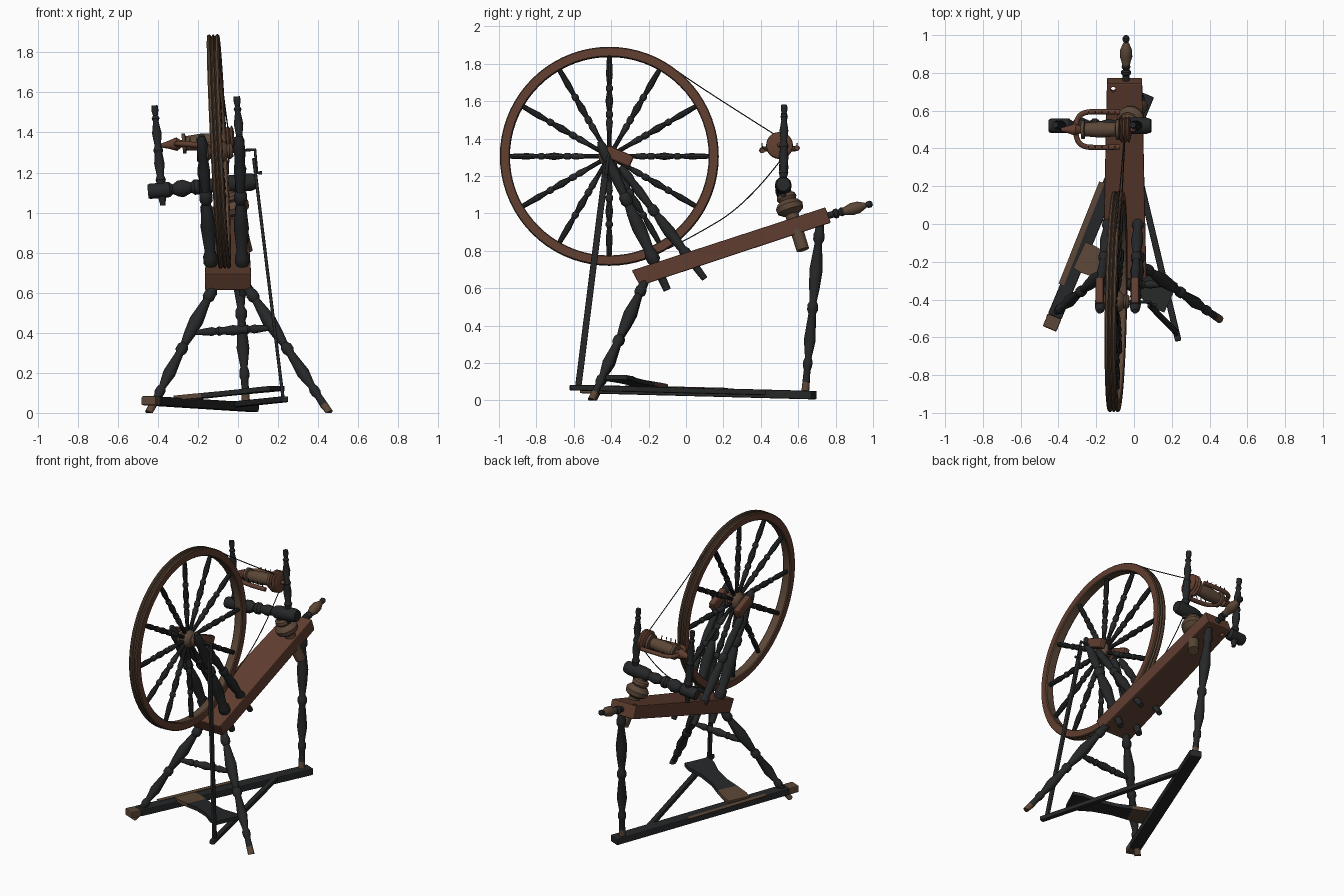
import bpy, bmesh, math
from mathutils import Vector as V

if "Cube" in bpy.data.objects:
    bpy.data.objects.remove(bpy.data.objects["Cube"])

# ---------- colours ----------
def material(name, col):
    m = bpy.data.materials.new(name)
    m.diffuse_color = (*col, 1)
    m.use_nodes = True
    m.node_tree.nodes["Principled BSDF"].inputs["Base Color"].default_value = m.diffuse_color
    return m

MATS = {
    "black": material("black wood", (.019, .020, .021)),
    "red": material("red brown wood", (.118, .048, .029)),
    "grey": material("worn brown wood", (.105, .062, .038)),
    "cord": material("dark cord", (.03, .03, .03)),
}

# ---------- helpers ----------
def finish(name, bm, mats, angle=35, bevel=0):
    bmesh.ops.recalc_face_normals(bm, faces=bm.faces)
    me = bpy.data.meshes.new(name)
    bm.to_mesh(me)
    bm.free()
    ob = bpy.data.objects.new(name, me)
    bpy.context.collection.objects.link(ob)
    for m in mats:
        me.materials.append(MATS[m])
    if bevel:
        b = ob.modifiers.new("bevel", 'BEVEL')
        b.width, b.segments = bevel, 2
    else:
        bpy.ops.object.select_all(action='DESELECT')
        ob.select_set(True)
        bpy.context.view_layer.objects.active = ob
        bpy.ops.object.shade_smooth_by_angle(angle=math.radians(angle))
    return ob

def turned(name, p0, p1, prof, colour="black", seg=16, ring=False, scale=1):
    """Lathe a (fraction, radius) profile along p0-p1; colour is a name or bands [(limit, name)]."""
    p0, p1 = V(p0), V(p1)
    q = (p1 - p0).to_track_quat('Z', 'Y')
    length = (p1 - p0).length
    bands = [(9, colour)] if isinstance(colour, str) else colour
    names = list(dict.fromkeys(b[1] for b in bands))
    bm = bmesh.new()
    rows = []
    for t, r in prof:
        row = []
        for i in range(seg):
            a = math.tau * i / seg
            co = p0 + q @ V((r * scale * math.cos(a), r * scale * math.sin(a), t * length))
            co.z = max(co.z, 0)
            row.append(bm.verts.new(co))
        rows.append(row)
    n = len(rows)
    for k in range(n if ring else n - 1):
        a, b = rows[k], rows[(k + 1) % n]
        mid = (prof[k][0] + prof[(k + 1) % n][0]) / 2
        idx = next((names.index(c) for lim, c in bands if mid <= lim), len(names) - 1)
        for i in range(seg):
            j = (i + 1) % seg
            bm.faces.new((a[i], a[j], b[j], b[i])).material_index = idx
    if not ring:
        bm.faces.new(rows[0]).material_index = names.index(bands[0][1])
        bm.faces.new(rows[-1]).material_index = names.index(bands[-1][1])
    return finish(name, bm, names)

def plank(name, p0, p1, w, h, colour="black", bevel=.006, up=(0, 0, 1)):
    p0, p1 = V(p0), V(p1)
    d = (p1 - p0).normalized()
    s = d.cross(V(up)).normalized()
    u = s.cross(d)
    bm = bmesh.new()
    ends = [[bm.verts.new(p + s * a * w / 2 + u * b * h / 2)
             for a, b in ((-1, -1), (1, -1), (1, 1), (-1, 1))] for p in (p0, p1)]
    for i in range(4):
        j = (i + 1) % 4
        bm.faces.new((ends[0][i], ends[0][j], ends[1][j], ends[1][i]))
    for e in ends:
        bm.faces.new(e)
    return finish(name, bm, [colour], bevel=bevel)

def prism(name, outline, offset, mats, bevel=0, rule=None):
    """Extrude a 3D outline by an offset vector."""
    bm = bmesh.new()
    f = bm.faces.new([bm.verts.new(p) for p in outline])
    r = bmesh.ops.extrude_face_region(bm, geom=[f])
    bmesh.ops.translate(bm, vec=offset, verts=[v for v in r["geom"] if isinstance(v, bmesh.types.BMVert)])
    if rule:
        rule(bm)
    return finish(name, bm, mats, bevel=bevel)

def tube(name, pts, radius, colour, smooth=True):
    cu = bpy.data.curves.new(name, 'CURVE')
    cu.dimensions, cu.bevel_depth, cu.bevel_resolution, cu.use_fill_caps = '3D', radius, 2, True
    sp = cu.splines.new('NURBS' if smooth else 'POLY')
    sp.points.add(len(pts) - 1)
    for p, co in zip(sp.points, pts):
        p.co = (*co, 1)
    if smooth:
        sp.use_endpoint_u, sp.order_u = True, 3
    cu.materials.append(MATS[colour])
    ob = bpy.data.objects.new(name, cu)
    bpy.context.collection.objects.link(ob)
    bpy.ops.object.select_all(action='DESELECT')
    ob.select_set(True)
    bpy.context.view_layer.objects.active = ob
    bpy.ops.object.convert(target='MESH')

# ---------- drive wheel: rim, spokes, hub ----------
C = V((-.095, -.41, 1.305))
N = V((1, -.02, .05)).normalized()
U = V((0, 0, 1)) - N * N.z
U.normalize()
S = N.cross(U)
turned("wheel_rim", C - N * .03, C + N * .03,
       [(0, .537), (0, .58), (.1, .585), (.25, .585), (.35, .574), (.45, .585), (.55, .585),
        (.65, .574), (.75, .585), (.9, .585), (1, .58), (1, .537), (.9, .532), (.1, .532)],
       [(.03, "red"), (.97, "grey"), (9, "red")], seg=72, ring=True)
SPOKE = [(0, .012), (.2, .013), (.3, .019), (.34, .013), (.36, .019), (.4, .019), (.42, .013),
         (.52, .021), (.62, .013), (.64, .019), (.67, .019), (.69, .012), (.8, .018), (1, .013)]
for i in range(12):
    a = math.tau * i / 12
    d = U * math.cos(a) + S * math.sin(a)
    turned(f"spoke_{i+1}", C + d * .03, C + d * .54, SPOKE, seg=10)
turned("wheel_hub", C - N * .07, C + N * .07,
       [(0, .03), (.12, .042), (.2, .034), (.3, .05), (.4, .058), (.6, .058), (.7, .05), (.8, .034), (.88, .042), (1, .03)],
       "grey", 24)
A = C + N * .18
tube("axle_crank", [C - N * .11, A, A + V((.01, -.015, -.115)), A + V((.035, -.015, -.115))], .009, "black", False)

# ---------- sloping bench with a peg hole ----------
def taper(bm):
    for v in bm.verts:
        k = max(0, min(1, (v.co.y + .29) / 1.06))
        v.co.x = -.05 + (v.co.x + .05) * (1 - .2 * k)

bench = prism("bench", [(-.166, -.29, .695), (-.166, -.246, .612), (-.166, .775, .95), (-.166, .745, 1.032)],
              (.232, 0, 0), ["red"], .006, taper)
cut = turned("hole_cutter", (-.11, .69, 1.2), (-.11, .74, .8), [(0, .014), (1, .014)], "red", 12)
cut.hide_render = True
cut.hide_viewport = True
bo = bench.modifiers.new("hole", 'BOOLEAN')
bo.operation, bo.object = 'DIFFERENCE', cut

# handle at the raised end
turned("bench_handle", (-.042, .75, .985), (-.042, .997, 1.053),
       [(0, .018), (.15, .018), (.18, .026), (.24, .026), (.27, .016), (.33, .024), (.38, .02), (.55, .033),
        (.7, .031), (.82, .018), (.86, .012), (.9, .018), (.96, .018), (1, .01)],
       [(.36, "black"), (.84, "grey"), (9, "black")])

# ---------- legs and stretcher ----------
LEG = [(0, .022), (.08, .024), (.1, .03), (.13, .03), (.15, .02), (.3, .036), (.4, .029), (.48, .019), (.5, .029),
       (.53, .029), (.55, .02), (.7, .032), (.8, .018), (.82, .025), (.85, .025), (.87, .018), (.94, .02), (1, .021)]
FOOT = [(.93, "black"), (9, "grey")]
turned("left_front_leg", (-.105, -.21, .66), (-.445, -.495, .0), LEG, FOOT)
turned("right_front_leg", (.025, -.21, .66), (.455, -.505, .0), LEG, FOOT)
turned("rear_leg", (-.01, .72, .98), (.04, .637, .04), LEG, FOOT)
turned("leg_stretcher", (-.235, -.32, .40), (.185, -.32, .425),
       [(0, .012), (.1, .014), (.25, .022), (.3, .016), (.33, .024), (.38, .018), (.5, .026), (.62, .018),
        (.67, .024), (.7, .016), (.75, .022), (.9, .014), (1, .012)])

# ---------- base board and treadle ----------
plank("base_board", (-.42, -.49, .059), (.07, .685, .028), .078, .045)
plank("base_board_worn_end", (-.447, -.555, .061), (-.42, -.49, .059), .078, .045, "grey")
plank("base_board_worn_strip", (-.385, -.32, .0785), (-.17, .22, .065), .03, .004, "grey", 0)
plank("treadle_bar", (.235, -.62, .068), (-.02, .45, .042), .034, .03)

def pedal_rule(bm):
    for f in bm.faces:
        c = f.calc_center_median()
        f.material_index = 1 if c.x < -.13 else 0
PD, PS = V((.45, -.21, .045)), V((.42, .9, 0)).normalized()
P0 = V((-.29, -.165, .062))
for part, spans, mat in (("treadle_worn_part", ((0, .075), (.1, .08), (.3, .07)), "grey"),
                         ("treadle_board", ((.3, .07), (.5, .055), (.75, .062), (.95, .09), (1.08, .085)), "black")):
    line = [P0 + PD * t + PS * w for t, w in spans] + [P0 + PD * t - PS * w for t, w in reversed(spans)]
    prism(part, line, (0, 0, .024), [mat])
plank("footman", (.226, -.577, .065), (.078, -.425, 1.27), .016, .034, "black", .004, (0, 1, 0))

# ---------- wheel uprights, braces and bearing blocks ----------
POST = [(0, .02), (.12, .024), (.18, .026), (.2, .036), (.24, .036), (.27, .026), (.42, .038), (.52, .03), (.57, .022),
        (.59, .033), (.63, .033), (.65, .022), (.78, .03), (.86, .024), (.9, .03), (.96, .026), (1, .014)]
for side, xb, xt in (("left", -.125, -.182), ("right", .025, .005)):
    turned(f"{side}_upright", (xb, -.10, .59), (xt, -.462, 1.385), POST)
    turned(f"{side}_brace", (xb, .10, .65), (xt, -.35, 1.25), POST, scale=.85)
    plank(f"{side}_bearing", (xt, -.43, 1.335), (xt, -.29, 1.275), .045, .065, "red", .012)

# ---------- tension post, crossbar and maidens ----------
turned("tension_post", (-.045, .52, 1.14), (.04, .625, .805),
       [(0, .03), (.1, .035), (.13, .05), (.18, .054), (.22, .045), (.25, .06), (.3, .074), (.38, .07), (.42, .05),
        (.44, .036), (1, .034)], "grey", 20)
turned("crossbar", (-.45, .52, 1.105), (.09, .52, 1.155),
       [(0, .034), (.02, .038), (.2, .038), (.23, .024), (.28, .04), (.33, .043), (.4, .026), (.43, .038), (.47, .038),
        (.5, .024), (.58, .036), (.66, .028), (.7, .04), (.76, .044), (.95, .044), (1, .036)], seg=20)
MAIDEN = [(0, .012), (.06, .018), (.1, .024), (.22, .02), (.26, .026), (.3, .018), (.42, .026), (.52, .02), (.55, .025),
          (.6, .016), (.72, .024), (.84, .014), (.87, .02), (.9, .012), (.95, .018), (1, .016)]
turned("left_maiden", (-.375, .52, 1.035), (-.417, .525, 1.535), MAIDEN)
turned("right_maiden", (.025, .52, 1.09), (-.006, .525, 1.58), MAIDEN)

# ---------- flyer, bobbin and whorl ----------
F0, F1 = V((-.385, .5, 1.335)), V((.01, .5, 1.368))
turned("flyer_spindle", F0, F1, [(0, .01), (.08, .018), (.2, .034), (.25, .02), (.3, .015), (1, .012)], "red")
turned("bobbin", F0.lerp(F1, .27), F0.lerp(F1, .78),
       [(0, .05), (.08, .05), (.1, .036), (.5, .043), (.9, .036), (.92, .055), (1, .055)], "grey", 20)
turned("whorl", F0.lerp(F1, .79), F0.lerp(F1, .93),
       [(0, .06), (.15, .072), (.3, .058), (.5, .072), (.65, .058), (.85, .07), (1, .05)], "red", 24)
tube("flyer_arms", [(-.075, .592, 1.35), (-.18, .597, 1.35), (-.29, .59, 1.345), (-.315, .5, 1.342),
                    (-.29, .41, 1.345), (-.18, .403, 1.335), (-.075, .408, 1.335)], .014, "red")
for s in (-1, 1):
    for i in range(5):
        x = -.10 - i * .035
        tube(f"flyer_hook_{'front' if s < 0 else 'back'}_{i+1}",
             [(x, .5 + s * .09, 1.345), (x, .5 + s * .095, 1.375)], .003, "black", False)

# ---------- drive band ----------
tube("drive_band_top", [(-.10, -.08, 1.785), (-.09, .0, 1.72), (-.05, .48, 1.418)], .003, "cord")
tube("drive_band_bottom", [(-.075, -.10, .81), (-.07, .0, .855), (-.055, .33, 1.05), (-.045, .51, 1.29)], .003, "cord")
